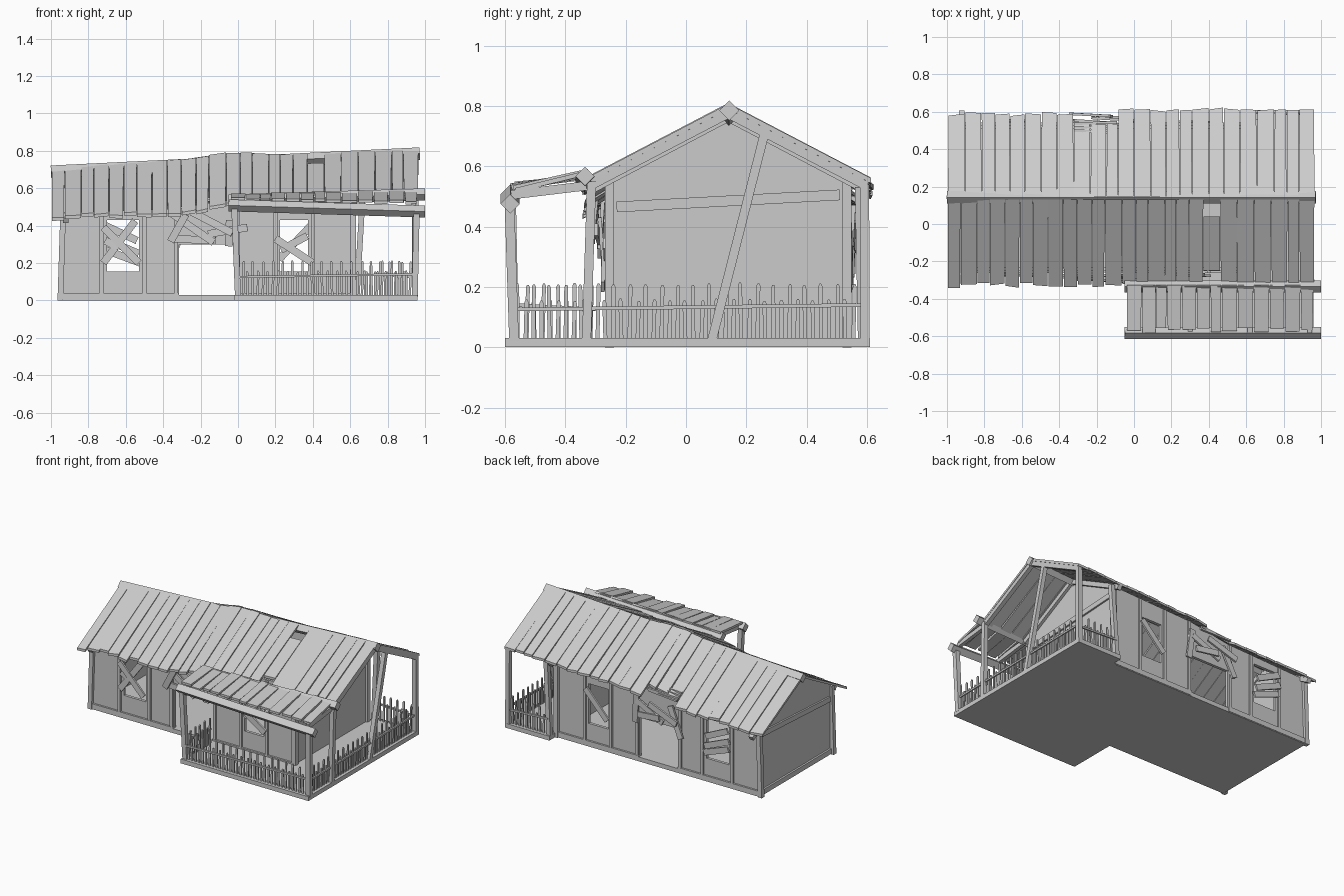
import bpy, bmesh, random
from mathutils import Vector as V

if "Cube" in bpy.data.objects:
    bpy.data.objects.remove(bpy.data.objects["Cube"])
random.seed(4)
R = random.uniform


def finish(name, bm):
    bmesh.ops.recalc_face_normals(bm, faces=bm.faces)
    me = bpy.data.meshes.new(name)
    bm.to_mesh(me)
    bm.free()
    ob = bpy.data.objects.new(name, me)
    bpy.context.collection.objects.link(ob)


def prism(bm, pts, offset):
    """Closed solid: polygon pts swept by offset."""
    a = [bm.verts.new(V(p)) for p in pts]
    b = [bm.verts.new(V(p) + V(offset)) for p in pts]
    n = len(a)
    bm.faces.new(a)
    bm.faces.new(b[::-1])
    for i in range(n):
        bm.faces.new((a[i], a[(i + 1) % n], b[(i + 1) % n], b[i]))


def beam(bm, p, q, w, h, side=(0, 1, 0), diamond=False):
    """Bar from p to q; w is measured along side, h across it."""
    p, q = V(p), V(q)
    d = (q - p).normalized()
    s = V(side)
    s = (s - d * s.dot(d)).normalized()
    u = d.cross(s)
    s, u = s * w / 2, u * h / 2
    c = [s + u, u - s, -s - u, s - u]
    if diamond:
        c = [s * 1.414, u * 1.414, s * -1.414, u * -1.414]
    prism(bm, [p + k for k in c], q - p)


def lerp(tab, x):
    for (x0, a), (x1, b) in zip(tab, tab[1:]):
        if x <= x1:
            break
    return a + (b - a) * (x - x0) / (x1 - x0)


# Sagging roof shape
RIDGE = [(-1, .70), (-.3, .755), (-.05, .79), (.3, .782), (.97, .805)]
EAVE = [(-1, .445), (-.3, .465), (0, .52), (.97, .56)]
YR, YF, YB = .14, -.33, .61


def roof_z(x, y):
    t = (YR - y) / (YR - YF) if y < YR else (y - YR) / (YB - YR)
    return lerp(RIDGE, x) * (1 - t) + lerp(EAVE, x) * t


# Floor: L-shaped slab with side and front porch
bm = bmesh.new()
prism(bm, [(-.94, -.26, 0), (-.02, -.26, 0), (-.02, -.6, 0), (.96, -.6, 0),
           (.96, .61, 0), (.62, .61, 0), (.62, .54, 0), (-.94, .54, 0)], (0, 0, .03))
finish("floor", bm)

# Long walls with two windows and a doorway each
X0, X1, WF, WB = -.935, .615, -.25, .53
holes = {-.70: (-.53, .155, .43), -.315: (-.015, .03, .30), .225: (.375, .155, .43)}
xs = [X0, -.70, -.53, -.315, -.015, .225, .375, X1]
for name, y, t in (("front_wall", WF, .02), ("back_wall", WB, -.02)):
    bm = bmesh.new()
    for a, b in zip(xs, xs[1:]):
        def piece(z0, z1=None):
            za, zb = (z1, z1) if z1 else (roof_z(a, y) - .022, roof_z(b, y) - .022)
            prism(bm, [(a, y, z0), (b, y, z0), (b, y, zb), (a, y, za)], (0, t, 0))
        if a in holes:
            _, lo, hi = holes[a]
            piece(hi)
            if lo > .05:
                piece(.01, lo)
        else:
            piece(.01)
    finish(name, bm)

# Gable walls
for name, x, t in (("left_gable_wall", X0, .02), ("right_gable_wall", X1, -.02)):
    bm = bmesh.new()
    prism(bm, [(x, WF, .01), (x, WB, .01), (x, WB, roof_z(x, WB) - .022),
               (x, YR, roof_z(x, YR) - .022), (x, WF, roof_z(x, WF) - .022)], (t, 0, 0))
    finish(name, bm)

# Wall trim: sills, battens and corner posts
bm = bmesh.new()
for y, s in ((WF, -1), (WB, 1)):
    yy = y + s * .006
    for a, b in ((X0, -.315), (-.015, X1)):
        beam(bm, (a, yy, .022), (b, yy, .022), .014, .035)
    for x in (-.73, -.50, -.33, 0, .2, .4):
        beam(bm, (x, yy, .02), (x, yy, roof_z(x, y) - .03), .012, .02)
    for x, k in ((X0, .015), (X1, 0)):
        beam(bm, (x - k, y + s * .004, 0), (x, y + s * .004, roof_z(x, y) - .02), .03, .03)
beam(bm, (X0 - .006, WF, .022), (X0 - .006, WB, .022), .014, .035, (1, 0, 0))
for x, k in ((X0 - .006, 1), (X1 + .006, 1)):
    dz = 0 if x > 0 else -.08
    beam(bm, (x, WF + .02, .465 + dz), (x, WB - .02, .505 + dz), .012, .035, (1, 0, 0))
finish("wall_trim", bm)

# Main roof planks, front and back slopes, ragged at the eaves
for name, side in (("front_roof_planks", -1), ("back_roof_planks", 1)):
    bm = bmesh.new()
    x = -.995
    while x < .955:
        w = min(R(.06, .095), .965 - x)
        if .965 - x - w < .03:
            w = .965 - x
        m = x + w / 2
        y0 = YR + side * .008
        if side < 0:
            y1 = -.325 + R(-.015, .008)
        else:
            y1 = (.59 if m < -.31 else .54 if m < -.09 else .612) + R(-.008, .006)
        if side < 0 and .38 < m < .47:
            y0, y1 = YR - .10, -.245
        lift = R(0, .007)
        ra, rb = R(-.006, .006), R(-.006, .006)
        xa, xb = x + R(0, .004), x + w - R(.001, .005)
        P = [(x + .001, y0), (x + w - .001, y0), (xb, y1 + ra), (xa, y1 + rb)]
        prism(bm, [(a, b, roof_z(a, b) + lift - .016) for a, b in P], (0, 0, .017))
        x += w
    finish(name, bm)

# Broken plank ends over the gap in the back eave
bm = bmesh.new()
for i in range(4):
    y = .50 + i * .018
    beam(bm, (-.32, y, roof_z(-.3, y) + .006), (-.09, y + R(-.02, .01), roof_z(-.1, y) - .02), .014, .012)
finish("broken_plank_ends", bm)

# Ridge beam, gable rafters
bm = bmesh.new()
beam(bm, (-1, .143, .688), (.972, .143, .785), .047, .047, diamond=True)
finish("ridge_beam", bm)
bm = bmesh.new()
for x in (-.92, .62, .945):
    for y in (YF + .02, YB - .01):
        beam(bm, (x, y, roof_z(x, y) - .03), (x, YR, roof_z(x, YR) - .03), .03, .03, (1, 0, 0))
finish("rafters", bm)

# Porch beams and porch roof planks
bm = bmesh.new()
beam(bm, (-.05, -.335, .535), (1, -.335, .567), .045, .045, diamond=True)
beam(bm, (-.05, -.583, .508), (1, -.583, .475), .045, .045, diamond=True)
finish("porch_beams", bm)
bm = bmesh.new()
x = -.04
while x < .94:
    w = R(.055, .09)
    if x + w > .92:
        w = .96 - x
    l = R(0, .008)
    f = .528 - .018 * x + l
    b = .553 + .02 * x + l
    ye = -.57 + R(-.015, .015)
    prism(bm, [(x + .002, -.325, b), (x + w - .002, -.325, b),
               (x + w - R(.002, .006), ye, f), (x + R(.002, .006), ye, f)], (0, 0, .015))
    x += w
for x in (0, .3, .62, .94):
    beam(bm, (x, -.33, .535), (x, -.58, .505), .025, .03, (1, 0, 0))
finish("porch_roof", bm)

# Porch posts, some leaning
bm = bmesh.new()
for p, q, w in (((0, -.57, .02), (-.02, -.58, .50), .032),
                ((.945, -.57, .02), (.955, -.585, .47), .032),
                ((.945, -.33, .02), (.95, -.313, .55), .03),
                ((.945, .085, .02), (.945, .258, .70), .03),
                ((.945, .594, 0), (.945, .592, .54), .03),
                ((.635, .585, .02), (.665, .575, .53), .03)):
    beam(bm, p, q, w, w)
finish("porch_posts", bm)

# Railings: alternating tall and short pointed pickets with a rail
bm = bmesh.new()


def railing(p, q, step=.0265):
    p, q = V(p), V(q)
    d = (q - p).normalized()
    n = V((-d.y, d.x, 0)) * .008
    L = (q - p).length
    beam(bm, p + V((0, 0, .105)), q + V((0, 0, .12)), .01, .012, n)
    for i in range(1, int(L / step)):
        c = p + d * i * step + n * .6
        h = (.19 if i % 2 else .137) + R(-.004, .004)
        lean = d * R(-.005, .005)
        w = d * .0065
        up = V((0, 0, 1))
        prism(bm, [c - w, c + w, c + w + lean + up * (h - .008), c + w * .4 + lean + up * h,
                   c - w * .4 + lean + up * h, c - w + lean + up * (h - .008)], n)


railing((0, -.585, .02), (.945, -.585, .02))
railing((.945, -.585, .02), (.945, .595, .02))
railing((.945, .595, .02), (.64, .595, .02))
railing((-.005, -.29, .02), (-.005, -.57, .02))
finish("railings", bm)

# Boards nailed across windows and fallen boards over doorways: x0, z0, x1, z1
front = [(-.72, .20, -.55, .425), (-.72, .39, -.53, .20), (-.71, .32, -.64, .28),
         (.20, .33, .40, .20), (.23, .27, .37, .345),
         (-.37, .475, -.13, .31), (-.36, .315, -.28, .46), (-.25, .475, -.03, .36),
         (-.35, .33, -.12, .32), (-.05, .29, -.045, .43), (-.16, .355, .05, .39)]
back = [(.39, .40, .22, .22), (-.53, .25, -.72, .33), (-.52, .20, -.71, .27), (-.54, .32, -.71, .40),
        (.01, .27, -.01, .47), (-.01, .43, -.22, .33), (-.03, .34, -.2, .36),
        (-.12, .44, -.34, .36), (-.26, .45, -.35, .25)]
for name, y, s, rows in (("front_boards", WF, -1, front), ("back_boards", WB, 1, back)):
    bm = bmesh.new()
    for i, (a, za, b, zb) in enumerate(rows):
        door = -.4 < a < .1
        o = y + s * (.014 + (.011 * (i % 4) if door else .008 * (i % 2)))
        beam(bm, (a, o, za), (b, o + s * (.012 if door else .004), zb), .013, .04)
    finish(name, bm)
